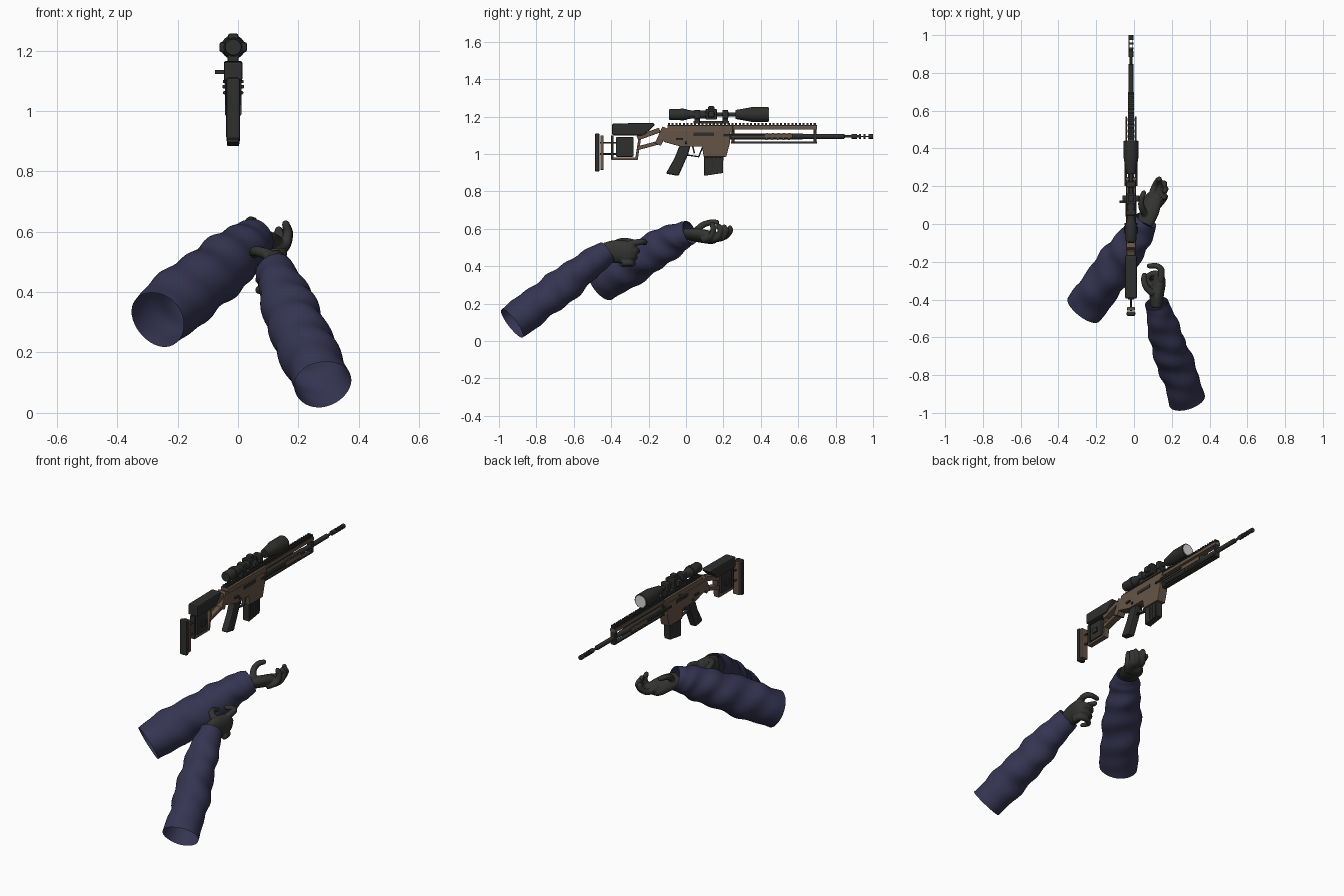
import bpy, bmesh, math
from mathutils import Vector

if "Cube" in bpy.data.objects:
    bpy.data.objects.remove(bpy.data.objects["Cube"])


def material(name, col):
    m = bpy.data.materials.new(name)
    m.use_nodes = True
    m.diffuse_color = (*col, 1)
    m.node_tree.nodes["Principled BSDF"].inputs["Base Color"].default_value = (*col, 1)
    return m


NAVY = material("navy cloth", (0.036, 0.035, 0.085))
GLOVE = material("glove grey", (0.034, 0.034, 0.032))
BLACK = material("gun black", (0.028, 0.028, 0.027))
TAN = material("tan metal", (0.13, 0.088, 0.06))
LENS = material("pale lens", (0.7, 0.7, 0.7))
GX = -0.016  # rifle centre line


def finish(name, bm, mat, bevel=0, smooth=False):
    bmesh.ops.recalc_face_normals(bm, faces=bm.faces)
    me = bpy.data.meshes.new(name)
    bm.to_mesh(me)
    bm.free()
    me.materials.append(mat)
    ob = bpy.data.objects.new(name, me)
    bpy.context.collection.objects.link(ob)
    if bevel:
        mod = ob.modifiers.new("bevel", "BEVEL")
        mod.width, mod.segments = bevel, 2
    if smooth:
        bpy.ops.object.select_all(action="DESELECT")
        ob.select_set(True)
        bpy.context.view_layer.objects.active = ob
        bpy.ops.object.shade_smooth_by_angle(angle=math.radians(40))
    return ob


def prism(name, pts, w, mat, x=0, bevel=0.003):
    """Side outline in (y, z), extruded across x."""
    bm = bmesh.new()
    rows = [[bm.verts.new((GX + x + s * w / 2, y, z)) for y, z in pts] for s in (-1, 1)]
    n = len(pts)
    bm.faces.new(rows[0])
    bm.faces.new(rows[1])
    for i in range(n):
        j = (i + 1) % n
        bm.faces.new((rows[0][i], rows[0][j], rows[1][j], rows[1][i]))
    return finish(name, bm, mat, bevel)


def box(name, y0, y1, z0, z1, w, mat, x=0, bevel=0.002):
    return prism(name, [(y0, z0), (y1, z0), (y1, z1), (y0, z1)], w, mat, x, bevel)


def bar(name, a, b, t, w, mat, x=0):
    """Straight strut between two side-plane points."""
    d = (Vector(b) - Vector(a)).normalized() * t / 2
    return prism(name, [(a[0] - d.y, a[1] + d.x), (b[0] - d.y, b[1] + d.x),
                        (b[0] + d.y, b[1] - d.x), (a[0] + d.y, a[1] - d.x)], w, mat, x)


def spline(pts, steps):
    """Catmull-Rom resampling of (x, y, z, radius) points."""
    p = [Vector(q) for q in pts]
    p = [2 * p[0] - p[1]] + p + [2 * p[-1] - p[-2]]
    out = []
    for i in range(1, len(p) - 2):
        for k in range(steps):
            t = k / steps
            a, b, c, d = p[i - 1:i + 3]
            out.append(0.5 * (2 * b + (c - a) * t + (2 * a - 5 * b + 4 * c - d) * t * t
                              + (3 * b - a - 3 * c + d) * t ** 3))
    return out + [p[-2]]


def loft(bm, pts, steps=6, sides=16, up=(0, 0, 1), flat=1, ripple=None, caps=True, dome=False):
    """Skin rings along a path; flat squashes them along the up direction."""
    path = spline(pts, steps)
    if dome:
        tip = path[-1]
        d = (path[-1].xyz - path[-2].xyz).normalized()
        for f in (0.5, 0.85, 0.98):
            path.append(Vector((*(tip.xyz + d * tip.w * f), tip.w * math.sqrt(1 - f * f))))
    rings = []
    for i, q in enumerate(path):
        t = (path[min(i + 1, len(path) - 1)].xyz - path[max(i - 1, 0)].xyz).normalized()
        side = t.cross(Vector(up)).normalized()
        top = side.cross(t)
        ring = []
        for k in range(sides):
            a = math.tau * k / sides
            r = q.w * (1 + (ripple(i / (len(path) - 1), a) if ripple else 0))
            ring.append(bm.verts.new(q.xyz + side * r * math.cos(a) + top * r * flat * math.sin(a)))
        rings.append(ring)
    for A, B in zip(rings, rings[1:]):
        for k in range(sides):
            j = (k + 1) % sides
            bm.faces.new((A[k], A[j], B[j], B[k]))
    if caps:
        bm.faces.new(rings[0])
        bm.faces.new(rings[-1])


def lathe(name, prof, z, mat, x=0, sides=24):
    """Turned part along y from (y, radius) pairs."""
    bm = bmesh.new()
    rings = [[bm.verts.new((GX + x + r * math.cos(math.tau * k / sides), y,
                            z + r * math.sin(math.tau * k / sides))) for k in range(sides)]
             for y, r in prof]
    for A, B in zip(rings, rings[1:]):
        for k in range(sides):
            j = (k + 1) % sides
            bm.faces.new((A[k], A[j], B[j], B[k]))
    bm.faces.new(rings[0])
    bm.faces.new(rings[-1])
    return finish(name, bm, mat, smooth=True)


def sleeve(name, pts, phase):
    def folds(t, a):
        return (0.05 * math.sin(34 * t + 2.2 * math.sin(a + phase)) * math.sin(math.pi * t)
                + 0.035 * math.sin(17 * t + 2 * a + phase) + 0.02 * math.sin(3 * a + 9 * t))
    bm = bmesh.new()
    loft(bm, pts, steps=14, sides=40, ripple=folds, caps=False)
    finish(name, bm, NAVY, smooth=True)


def hand(name, palm, normal, flat, fingers):
    """Palm and fingers fused into one soft glove."""
    bm = bmesh.new()
    loft(bm, palm, up=normal, flat=flat, sides=20, dome=True)
    for f in fingers:
        r = 0.019
        loft(bm, [(*p, r - 0.0018 * i) for i, p in enumerate(f)], up=(0.3, 0.2, 0.93), dome=True)
    ob = finish(name, bm, GLOVE)
    rm = ob.modifiers.new("fuse", "REMESH")
    rm.mode, rm.voxel_size, rm.use_smooth_shade = "VOXEL", 0.005, True
    sm = ob.modifiers.new("soften", "SMOOTH")
    sm.factor, sm.iterations = 0.5, 3


# Sleeves, open at the elbow
sleeve("support_sleeve", [(-0.265, -0.45, 0.31, 0.102), (-0.17, -0.32, 0.39, 0.107),
                          (-0.06, -0.17, 0.48, 0.10), (0.02, -0.05, 0.55, 0.082),
                          (0.065, 0.02, 0.58, 0.062)], 0.5)
sleeve("trigger_sleeve", [(0.28, -0.93, 0.095, 0.095), (0.24, -0.80, 0.19, 0.096),
                          (0.19, -0.66, 0.295, 0.094), (0.15, -0.53, 0.40, 0.080),
                          (0.12, -0.42, 0.475, 0.062)], 2.0)

# Support hand, palm up with cradling fingers
hand("support_hand",
     [(0.055, 0.0, 0.572, 0.045), (0.08, 0.06, 0.565, 0.053), (0.10, 0.125, 0.555, 0.052)],
     (-0.45, -0.1, 0.9), 0.62,
     [[(0.09, 0.14, 0.565), (0.11, 0.20, 0.555), (0.13, 0.235, 0.585), (0.135, 0.235, 0.605)],
      [(0.11, 0.13, 0.55), (0.14, 0.19, 0.55), (0.16, 0.215, 0.585), (0.16, 0.205, 0.61)],
      [(0.125, 0.11, 0.54), (0.155, 0.165, 0.55), (0.168, 0.185, 0.59), (0.163, 0.175, 0.615)],
      [(0.12, 0.09, 0.54), (0.155, 0.13, 0.555), (0.165, 0.145, 0.595), (0.158, 0.14, 0.625)],
      [(0.06, 0.05, 0.585), (0.04, 0.09, 0.62), (0.04, 0.135, 0.635), (0.052, 0.165, 0.635)]])

# Trigger hand, closed fist with a bent index finger
curled = []
for i in range(3):
    z, y = 0.485 - 0.034 * i, -0.012 * i
    curled.append([(0.145, y - 0.32, z), (0.14, y - 0.272, z), (0.10, y - 0.262, z - 0.005),
                   (0.07, y - 0.285, z - 0.01), (0.085, y - 0.32, z - 0.01)])
hand("trigger_hand",
     [(0.118, -0.44, 0.475, 0.05), (0.12, -0.38, 0.478, 0.062), (0.13, -0.32, 0.475, 0.062)],
     (-1, 0, 0.1), 0.6,
     curled + [[(0.14, -0.30, 0.52), (0.145, -0.245, 0.53), (0.12, -0.222, 0.53), (0.08, -0.222, 0.525)],
               [(0.10, -0.37, 0.525), (0.065, -0.335, 0.535), (0.052, -0.295, 0.532), (0.055, -0.27, 0.525)]])

# Butt pad and adjustable stock
box("butt_pad", -0.487, -0.462, 0.905, 1.11, 0.046, BLACK, bevel=0.008)
box("butt_plate", -0.458, -0.44, 0.915, 1.10, 0.04, TAN)
for z in (1.0, 1.06):
    lathe("butt_rod", [(-0.46, 0.005), (-0.36, 0.005)], z, BLACK, sides=10)
prism("cheek_rest", [(-0.395, 1.10), (-0.225, 1.10), (-0.165, 1.155), (-0.175, 1.166), (-0.395, 1.163)],
      0.062, BLACK, bevel=0.01)
box("stock_body", -0.375, -0.28, 0.985, 1.09, 0.036, BLACK, bevel=0.005)
box("stock_knob", -0.345, -0.31, 1.02, 1.05, 0.052, BLACK)
box("stock_rear_post", -0.40, -0.388, 0.97, 1.10, 0.03, BLACK)
box("stock_lower_rail", -0.40, -0.26, 0.968, 0.982, 0.03, TAN)
bar("stock_front_post", (-0.265, 0.97), (-0.245, 1.10), 0.014, 0.034, TAN)
bar("stock_upper_strut", (-0.26, 1.085), (-0.14, 1.128), 0.026, 0.045, TAN)
bar("stock_lower_strut", (-0.26, 1.03), (-0.13, 1.065), 0.02, 0.04, TAN)
bar("stock_hinge", (-0.15, 1.05), (-0.11, 1.14), 0.035, 0.05, TAN)

# Receiver, grip and magazine
prism("lower_receiver", [(-0.12, 1.125), (0.235, 1.125), (0.235, 1.06), (0.215, 0.985), (0.095, 0.985),
                         (0.085, 1.04), (-0.03, 1.04), (-0.12, 1.065)], 0.054, TAN)
box("upper_receiver", -0.10, 0.25, 1.115, 1.152, 0.05, TAN)
for s in (-1, 1):
    box("ejection_panel", 0.04, 0.15, 1.095, 1.115, 0.008, BLACK, x=s * 0.026)
    box("selector_lever", -0.05, -0.015, 1.075, 1.086, 0.012, BLACK, x=s * 0.03)
    lathe("receiver_pin", [(-0.006, 0.006), (0.006, 0.006)], 1.06, BLACK, x=s * 0.028, sides=10)
box("charging_handle", 0.11, 0.125, 1.122, 1.136, 0.04, BLACK, x=-0.04)
prism("pistol_grip", [(-0.035, 1.045), (0.025, 1.045), (0.012, 1.0), (-0.04, 0.882), (-0.108, 0.895),
                      (-0.06, 0.98)], 0.042, BLACK, bevel=0.009)
prism("magazine", [(0.097, 0.99), (0.2, 0.99), (0.197, 0.898), (0.097, 0.883)], 0.04, BLACK)
for i in range(4):
    box("magazine_rib", 0.11 + 0.023 * i, 0.118 + 0.023 * i, 0.9, 0.98, 0.045, BLACK, bevel=0.001)
for a, b in (((0.0, 0.995), (0.07, 0.985)), ((0.068, 0.985), (0.09, 1.04))):
    bar("trigger_guard", a, b, 0.007, 0.02, BLACK)
bar("trigger", (0.035, 1.045), (0.045, 1.003), 0.008, 0.01, BLACK)

# Skeleton handguard with rails
box("top_rail", -0.10, 0.70, 1.148, 1.156, 0.024, BLACK, bevel=0)
for i in range(40):
    y = -0.097 + 0.02 * i
    box("rail_tooth", y, y + 0.011, 1.155, 1.165, 0.03, BLACK, bevel=0)
box("handguard_top", 0.25, 0.70, 1.13, 1.149, 0.034, TAN)
box("handguard_bottom_rail", 0.24, 0.70, 1.056, 1.066, 0.026, BLACK)
for s in (-1, 1):
    box("handguard_side", 0.24, 0.57, 1.085, 1.108, 0.006, TAN, x=s * 0.025)
    box("side_rail", 0.20, 0.42, 1.092, 1.103, 0.008, BLACK, x=s * 0.03)
    for i in range(5):
        bar("handguard_slat", (0.43 + 0.03 * i, 1.075), (0.435 + 0.03 * i, 1.112), 0.012, 0.006, TAN, x=s * 0.021)
for y in (0.25, 0.69):
    box("handguard_band", y - 0.008, y + 0.008, 1.058, 1.148, 0.03, BLACK)

# Barrel and ported muzzle
lathe("barrel", [(0.22, 0.016), (0.62, 0.016), (0.63, 0.013), (0.845, 0.013), (0.85, 0.007), (0.93, 0.007)],
      1.094, BLACK)
for y0, y1 in ((0.885, 0.915), (0.925, 0.935), (0.95, 0.96), (0.975, 1.0)):
    lathe("muzzle_ring", [(y0, 0.013), (y1, 0.013)], 1.094, BLACK, sides=16)
for s in (-1, 1):
    box("muzzle_spine", 0.90, 0.998, 1.091, 1.097, 0.004, BLACK, x=s * 0.01, bevel=0)

# Scope with turrets, mounts and lenses
SZ = 1.211
lathe("scope_rear", [(-0.092, 0.026), (-0.085, 0.029), (0.0, 0.029), (0.012, 0.024), (0.03, 0.022),
                     (0.16, 0.022)], SZ, BLACK)
lathe("scope_tube", [(0.16, 0.011), (0.28, 0.011)], SZ, BLACK)
lathe("scope_bell", [(0.265, 0.024), (0.30, 0.03), (0.355, 0.04), (0.44, 0.04)], SZ, BLACK)
lathe("front_lens", [(0.438, 0.034), (0.443, 0.034)], SZ, LENS)
lathe("zoom_ring", [(-0.03, 0.032), (-0.01, 0.032)], SZ, BLACK)
box("turret_block", 0.105, 0.165, 1.183, 1.24, 0.05, BLACK, bevel=0.005)
box("elevation_turret", 0.118, 0.152, 1.235, 1.256, 0.034, BLACK, bevel=0.006)
box("windage_turrets", 0.118, 0.152, 1.194, 1.228, 0.092, BLACK, bevel=0.008)
for y in (0.06, 0.21):
    box("scope_ring", y - 0.016, y + 0.016, 1.187, 1.236, 0.05, BLACK, bevel=0.008)
    box("ring_foot", y - 0.014, y + 0.014, 1.163, 1.19, 0.036, BLACK)
box("scope_base", 0.04, 0.23, 1.163, 1.177, 0.034, BLACK)
